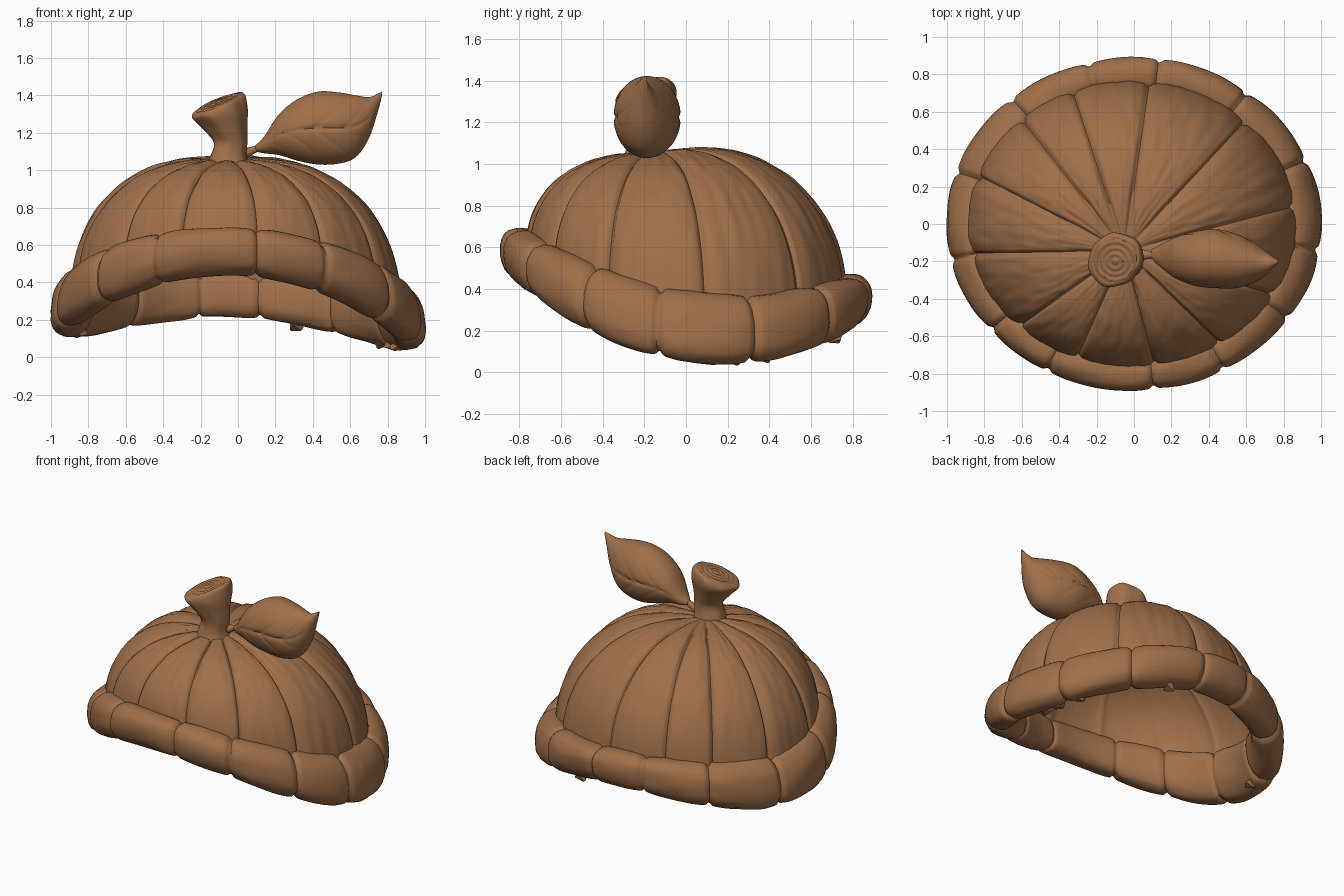
import bpy, bmesh, math
from math import sin, cos, pi, radians, exp, atan2
from mathutils import Vector, noise

cube = bpy.data.objects.get("Cube")
if cube:
    bpy.data.objects.remove(cube, do_unlink=True)

brown = bpy.data.materials.new("warm_brown")
brown.use_nodes = True
colour = (0.352, 0.162, 0.069, 1)
brown.diffuse_color = colour
brown.node_tree.nodes["Principled BSDF"].inputs["Base Color"].default_value = colour


def finish(name, bm, angle=50):
    """Turn a bmesh into a smooth shaded brown object."""
    mesh = bpy.data.meshes.new(name)
    bm.to_mesh(mesh)
    bm.free()
    mesh.materials.append(brown)
    obj = bpy.data.objects.new(name, mesh)
    bpy.context.collection.objects.link(obj)
    bpy.ops.object.select_all(action='DESELECT')
    obj.select_set(True)
    bpy.context.view_layer.objects.active = obj
    bpy.ops.object.shade_smooth_by_angle(angle=radians(angle))


def loft(name, around, along, point, loop=False, capped=False, inward=False):
    """Skin rings of points; point(angle, t) gives a position, t from 0 to 1."""
    bm = bmesh.new()
    last = along if loop else along - 1
    rings = [[bm.verts.new(point(2 * pi * i / around, j / last))
              for i in range(around)] for j in range(along)]
    for j in range(last):
        a, b = rings[j], rings[(j + 1) % along]
        for i in range(around):
            k = (i + 1) % around
            bm.faces.new((a[i], b[i], b[k], a[k]))
    if capped:
        bm.faces.new(rings[0])
        bm.faces.new(rings[-1])
    bmesh.ops.recalc_face_normals(bm, faces=bm.faces)
    if inward:
        bmesh.ops.reverse_faces(bm, faces=bm.faces)
    finish(name, bm)


def spline(rows, t):
    """Smooth interpolation through rows of numbers."""
    f = t * (len(rows) - 1)
    i = min(int(f), len(rows) - 2)
    f -= i
    a, b, c, d = (rows[max(0, min(k, len(rows) - 1))] for k in range(i - 1, i + 3))
    return [q + f * (r - p + f * (2 * p - 5 * q + 4 * r - s + f * (3 * (q - r) + s - p))) / 2
            for p, q, r, s in zip(a, b, c, d)]


def seam_distance(angle, seams):
    return min(abs((angle - radians(s) + pi) % (2 * pi) - pi) for s in seams)


def rim(theta):
    """Centre line of the brim: raised at the front, dipping at the sides."""
    x, y = 0.875 * cos(theta), 0.77 * sin(theta)
    return Vector((x, y, 0.2 + 0.04 * (1 - x) + 0.33 * (y - 0.22) ** 2))


# Brim: a cuff of padded segments, flatter inside and splayed at the sides
BRIM_SEAMS = (106, 81, 49, 20, -8, -31, -58, -83, -121, -144, -169, 164, 135)


def brim_point(theta, t):
    c = rim(theta)
    a = 2 * pi * t
    d = seam_distance(atan2(c.y, c.x), BRIM_SEAMS)
    swell = 1.02 - 0.15 * exp(-(d / 0.018) ** 2) - 0.05 * exp(-(d / 0.08) ** 2)
    swell += 0.05 * noise.noise(c * 4 + Vector((cos(a), sin(a), 0)))
    swell += 0.03 * noise.noise(Vector((theta * 5, 9 * cos(a), 9 * sin(a))))
    side, up = cos(a), sin(a)
    width = 0.12 if side > 0 else 0.085
    lean = 0.02 - 0.06 * cos(theta) ** 2
    out = width * math.copysign(abs(side) ** 0.9, side) + lean * up
    height = 0.17 - 0.075 * c.y ** 2
    rise = height * math.copysign(abs(up) ** 0.85, up)
    direction = Vector((cos(theta), sin(theta), 0))
    return c + (direction * out + Vector((0, 0, rise))) * swell


loft("brim", 420, 36, brim_point, loop=True)

# Dome: ribbed shell gathered at an off-centre crown, with an inner lining
DOME_SEAMS = (108, 82, 47, 15, -16, -44, -75, -114, -145, 181, 153, 128)
CROWN = Vector((-0.05, -0.15, 1.06))


def dome_point(theta, t, crease=1, inset=0):
    base = rim(theta)
    base.x -= 0.01 * (1 - cos(theta))
    s = sin(pi / 2 * (0.02 + 0.98 * t))
    h = max(0, 1 - s ** 2.35) ** (1 / 2.35)
    p = CROWN.lerp(base, s)
    p.z = base.z + (CROWN.z - base.z) * h + 0.025 * (1 + sin(theta)) * sin(pi * s)
    bearing = atan2(base.y - CROWN.y, base.x - CROWN.x)
    d = seam_distance(bearing, DOME_SEAMS) * s
    fade = min(1, 3 * s)
    dent = fade * (0.02 * exp(-(d / 0.013) ** 2) + 0.012 * exp(-(d / 0.06) ** 2))
    dent += 0.005 * fade * noise.noise(Vector((bearing * 14, s * 9, 1)))
    return p - (p - Vector((0, 0, 0.3))).normalized() * (dent * crease + inset)


loft("dome", 420, 48, dome_point)
loft("dome_lining", 300, 40, lambda theta, t: dome_point(theta, t, 0.4, 0.045), inward=True)

# Stem: flared stalk with a slanted, ringed cut end (x, y, z, radius, slant)
STEM = ((-0.05, -0.19, 0.99, 0.13, 0),
        (-0.05, -0.19, 1.07, 0.10, 0),
        (-0.04, -0.19, 1.15, 0.09, 0.1),
        (-0.07, -0.19, 1.23, 0.115, 0.3),
        (-0.10, -0.19, 1.31, 0.145, 0.6),
        (-0.10, -0.195, 1.36, 0.13, 1),
        (-0.10, -0.20, 1.365, 0.07, 1),
        (-0.10, -0.20, 1.37, 0.01, 1))


def stem_point(theta, t):
    x, y, z, r, slant = spline(STEM, t)
    r *= 1 + 0.02 * sin(7 * theta + 4 * t) + 0.06 * noise.noise((cos(theta), sin(theta), 3 * t))
    r *= 1 + 0.08 * t * sin(2 * theta)
    u, v = r * cos(theta), r * sin(theta)
    ripple = 0.004 * sin(r * 200) if t > 0.75 else 0
    return Vector((x + u, y + v, z + slant * (0.36 * u + 0.18 * v) + ripple))


loft("stem", 72, 64, stem_point, capped=True)

# Leaf: plump pointed blade (x, bottom, top, front, back)
LEAF = ((0.09, 1.10, 1.13, -0.18, -0.14),
        (0.14, 1.09, 1.18, -0.23, -0.11),
        (0.22, 1.08, 1.30, -0.29, -0.07),
        (0.32, 1.05, 1.38, -0.33, -0.04),
        (0.43, 1.03, 1.42, -0.345, -0.025),
        (0.54, 1.035, 1.415, -0.345, -0.05),
        (0.63, 1.07, 1.40, -0.32, -0.09),
        (0.70, 1.17, 1.39, -0.28, -0.14),
        (0.75, 1.32, 1.41, -0.23, -0.18),
        (0.77, 1.40, 1.42, -0.21, -0.19))


def leaf_point(theta, t):
    x, low, high, front, back = spline(LEAF, t)
    w, v = sin(theta), cos(theta)
    spread = ((t - 0.25 * abs(w)) * 6) % 1 - 0.5
    vein = exp(-(w / 0.06) ** 2) + 0.6 * exp(-(spread / 0.08) ** 2) * (1 - w * w)
    y = (front + back) / 2 + v * (back - front) / 2 * (1 - 0.06 * vein * sin(pi * t))
    return Vector((x, y, (low + high) / 2 + w * (high - low) / 2))


loft("leaf", 96, 90, leaf_point, capped=True)

# Leaf stalk: thin tube from stem to blade
STALK = ((-0.03, 1.07, 0.04), (0.04, 1.09, 0.03), (0.09, 1.11, 0.02), (0.15, 1.14, 0.02))


def stalk_point(theta, t):
    x, z, r = spline(STALK, t)
    return Vector((x, -0.165 + r * cos(theta), z + r * sin(theta)))


loft("leaf_stalk", 16, 14, stalk_point, capped=True)

# Ragged flakes hanging under the brim
for number, degrees in enumerate((10, 18, 30, 70, 168)):
    c = rim(radians(degrees))
    bm = bmesh.new()
    bmesh.ops.create_cone(bm, segments=5, radius1=0.05, radius2=0.008, depth=0.05,
                          cap_ends=True)
    bmesh.ops.rotate(bm, verts=bm.verts, cent=(0, 0, 0),
                     matrix=Vector((0, 0, 1)).rotation_difference(
                         Vector((cos(number), 0.6, -1))).to_matrix())
    bmesh.ops.translate(bm, verts=bm.verts, vec=c + Vector((0, 0, -0.15)))
    finish(f"flake_{number + 1}", bm, 20)
